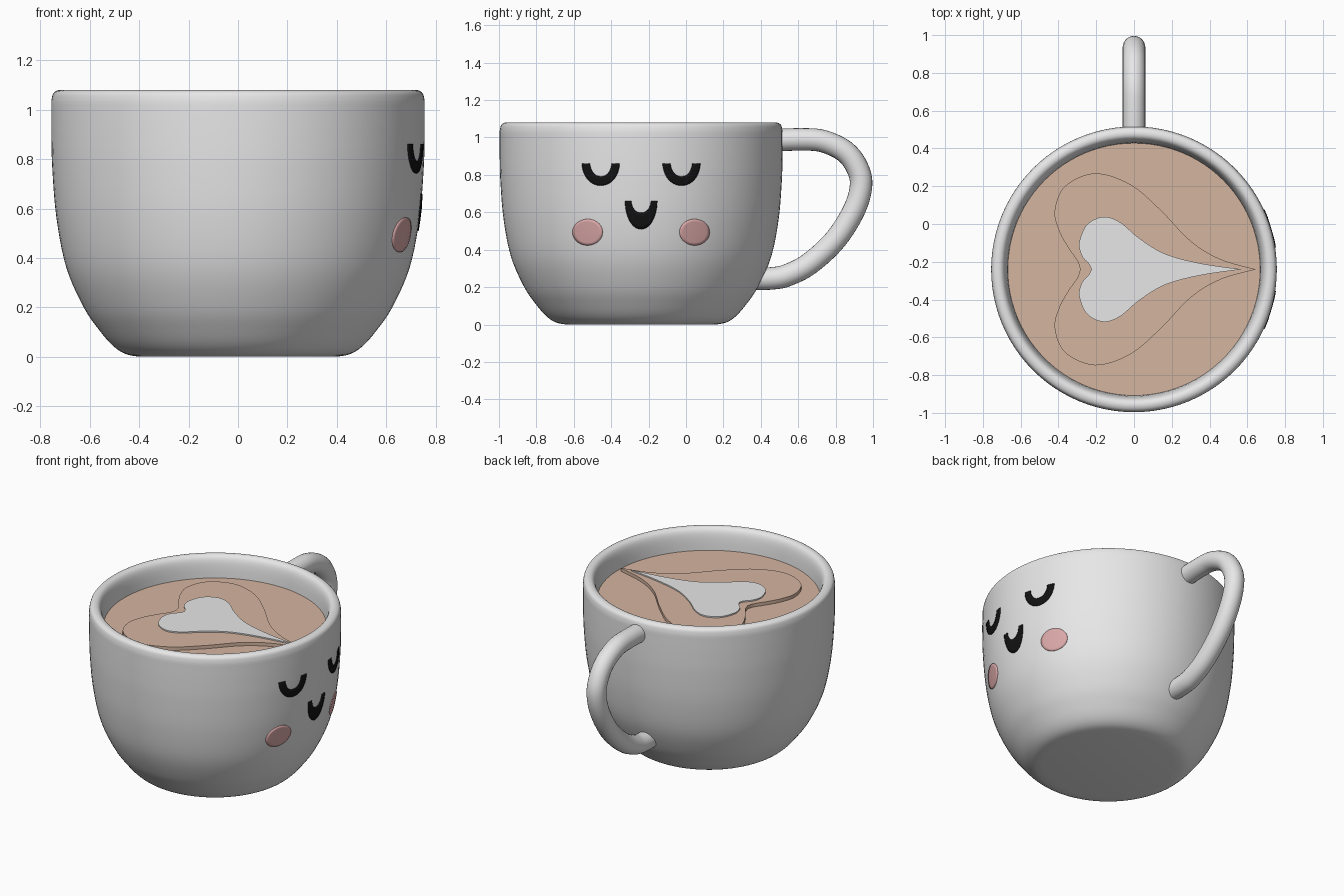
import bpy, bmesh, math

if "Cube" in bpy.data.objects:
    bpy.data.objects.remove(bpy.data.objects["Cube"])

CY = -0.24          # cup axis position in y
COFFEE_Z = 0.94


def material(name, rgb):
    m = bpy.data.materials.new(name)
    m.diffuse_color = (*rgb, 1)
    m.use_nodes = True
    m.node_tree.nodes["Principled BSDF"].inputs["Base Color"].default_value = m.diffuse_color
    return m


CERAMIC = material("ceramic_white", (0.8, 0.8, 0.8))
FOAM = material("milk_foam", (0.8, 0.8, 0.8))
COFFEE = material("coffee_tan", (0.66, 0.46, 0.35))
BLACK = material("face_black", (0.006, 0.006, 0.006))
PINK = material("cheek_pink", (0.72, 0.40, 0.40))


def spline(pts, n):
    """Smooth curve through 2D points, with clamped ends."""
    p = [pts[0]] + pts + [pts[-1]]
    out = []
    for i in range(1, len(p) - 2):
        a, b, c, d = p[i - 1:i + 3]
        for k in range(n):
            t = k / n
            out.append(tuple(
                0.5 * (2 * b[j] + (c[j] - a[j]) * t
                       + (2 * a[j] - 5 * b[j] + 4 * c[j] - d[j]) * t * t
                       + (3 * b[j] - a[j] - 3 * c[j] + d[j]) * t ** 3)
                for j in range(2)))
    return out + [pts[-1]]


def finish(name, verts, faces, mat, angle=40, fix=True):
    me = bpy.data.meshes.new(name)
    me.from_pydata(verts, [], faces)
    if fix:
        bm = bmesh.new()
        bm.from_mesh(me)
        bmesh.ops.recalc_face_normals(bm, faces=bm.faces)
        bm.to_mesh(me)
        bm.free()
    me.materials.append(mat)
    ob = bpy.data.objects.new(name, me)
    bpy.context.collection.objects.link(ob)
    bpy.ops.object.select_all(action='DESELECT')
    ob.select_set(True)
    bpy.context.view_layer.objects.active = ob
    bpy.ops.object.shade_smooth_by_angle(angle=math.radians(angle))
    return ob


def lathe(name, prof, mat, seg=96):
    """Revolve (r, z) profile around the cup axis, closing both ends."""
    verts, faces = [], []
    for r, z in prof:
        for s in range(seg):
            a = 2 * math.pi * s / seg
            verts.append((r * math.cos(a), CY + r * math.sin(a), z))
    for i in range(len(prof) - 1):
        for s in range(seg):
            t = (s + 1) % seg
            faces.append((i * seg + s, i * seg + t, (i + 1) * seg + t, (i + 1) * seg + s))
    faces.append(tuple(range(seg))[::-1])
    faces.append(tuple(range((len(prof) - 1) * seg, len(prof) * seg)))
    return finish(name, verts, faces, mat)


# Cup: outer wall, rounded rim, inner wall down to the inner floor
outer = spline([(0.40, 0.0), (0.455, 0.011), (0.505, 0.043), (0.56, 0.105), (0.625, 0.2),
                (0.695, 0.36), (0.735, 0.56), (0.752, 0.76), (0.756, 0.9), (0.756, 1.035)], 5)
rim = spline([(0.756, 1.035), (0.748, 1.067), (0.725, 1.08), (0.70, 1.075),
              (0.683, 1.05), (0.673, 1.0), (0.667, 0.92)], 4)
inner = [(0.655, 0.7), (0.62, 0.4), (0.5, 0.15), (0.4, 0.1)]
lathe("cup", outer + rim[1:] + inner, CERAMIC)

# Coffee surface
lathe("coffee", [(0.66, COFFEE_Z - 0.04), (0.668, COFFEE_Z)], COFFEE)


def heart(name, half, z0, z1, mat):
    """Extruded heart from its +y half outline (notch to tip), mirrored over the axis."""
    up = spline(half, 8)
    ring = up + [(x, -y) for x, y in up[-2:0:-1]]
    n = len(ring)
    verts = [(x, CY + y, z) for z in (z0, z1) for x, y in ring]
    faces = [tuple(range(n)), tuple(range(n, 2 * n))]
    faces += [(i, (i + 1) % n, n + (i + 1) % n, n + i) for i in range(n)]
    return finish(name, verts, faces, mat)


# Latte art: raised coffee heart with a foam heart on top
heart("coffee_heart", [(-0.285, 0), (-0.30, 0.045), (-0.345, 0.11), (-0.395, 0.2), (-0.42, 0.31),
                       (-0.365, 0.44), (-0.206, 0.508), (-0.02, 0.45), (0.14, 0.315),
                       (0.3, 0.15), (0.455, 0.055), (0.645, 0)],
      COFFEE_Z - 0.02, COFFEE_Z + 0.022, COFFEE)
heart("foam_heart", [(-0.225, 0), (-0.24, 0.03), (-0.275, 0.07), (-0.29, 0.14), (-0.25, 0.235),
                     (-0.164, 0.278), (-0.075, 0.25), (0.03, 0.163), (0.165, 0.082),
                     (0.35, 0.032), (0.57, 0)],
      COFFEE_Z, COFFEE_Z + 0.03, FOAM)

# Handle: round tube swept along a path in the x = 0 plane
path = spline([(0.47, 0.985), (0.62, 0.99), (0.735, 0.98), (0.85, 0.925), (0.915, 0.84),
               (0.936, 0.745), (0.9, 0.615), (0.80, 0.455), (0.66, 0.325), (0.54, 0.263),
               (0.46, 0.247), (0.375, 0.245)], 5)
SIDES, TUBE = 24, 0.06
hv, hf = [], []
for i, (y, z) in enumerate(path):
    a, b = path[max(i - 1, 0)], path[min(i + 1, len(path) - 1)]
    dy, dz = b[0] - a[0], b[1] - a[1]
    d = math.hypot(dy, dz)
    for s in range(SIDES):
        t = 2 * math.pi * s / SIDES
        c = TUBE * math.sin(t)
        hv.append((TUBE * math.cos(t), y - c * dz / d, z + c * dy / d))
for i in range(len(path) - 1):
    for s in range(SIDES):
        t = (s + 1) % SIDES
        hf.append((i * SIDES + s, i * SIDES + t, (i + 1) * SIDES + t, (i + 1) * SIDES + s))
hf += [tuple(range(SIDES)), tuple(range(len(hv) - SIDES, len(hv)))]
finish("handle", hv, hf, CERAMIC)


def on_cup(y, z):
    """Project a face point along x onto the cup's outer wall."""
    for (r0, z0), (r1, z1) in zip(outer, outer[1:]):
        if z0 <= z <= z1:
            r = r0 + (r1 - r0) * (z - z0) / (z1 - z0)
            return (math.sqrt(r * r - y * y), CY + y, z)


def patch(name, fn, nu, nv, mat):
    """Thin plate following the wall; fn(u, v) gives (y, z) relative to the cup axis."""
    verts = [on_cup(*fn(i / nu, j / nv)) for i in range(nu + 1) for j in range(nv + 1)]
    w = nv + 1
    faces = [(i * w + j, i * w + j + 1, (i + 1) * w + j + 1, (i + 1) * w + j)
             for i in range(nu) for j in range(nv)]
    ob = finish(name, verts, faces, mat, fix=False)
    bm = bmesh.new()
    bm.from_mesh(ob.data)
    bmesh.ops.remove_doubles(bm, verts=bm.verts, dist=1e-5)
    bmesh.ops.recalc_face_normals(bm, faces=bm.faces)
    bm.to_mesh(ob.data)
    bm.free()
    m = ob.modifiers.new("thickness", 'SOLIDIFY')
    m.thickness, m.offset = 0.009, 0
    return ob


def crescent(name, cy, cz, out, inn):
    def fn(u, v):
        a = math.pi * (1 + u)
        w, h = (out[k] + (inn[k] - out[k]) * v for k in (0, 1))
        return cy + w * math.cos(a), cz + h * math.sin(a) + 0.012 * abs(math.cos(a)) ** 4
    return patch(name, fn, 28, 4, BLACK)


def cheek(name, cy, cz):
    return patch(name, lambda u, v: (cy + 0.08 * v * math.cos(2 * math.pi * u),
                                     cz + 0.07 * v * math.sin(2 * math.pi * u)), 36, 5, PINK)


# Face on the +x side: sleepy eyes, smile and cheeks
for side, s in (("left", -1), ("right", 1)):
    crescent("eye_" + side, s * 0.215, 0.85, (0.1, 0.107), (0.058, 0.058))
    cheek("cheek_" + side, s * 0.285, 0.494)
crescent("mouth", 0, 0.648, (0.086, 0.138), (0.052, 0.05))
